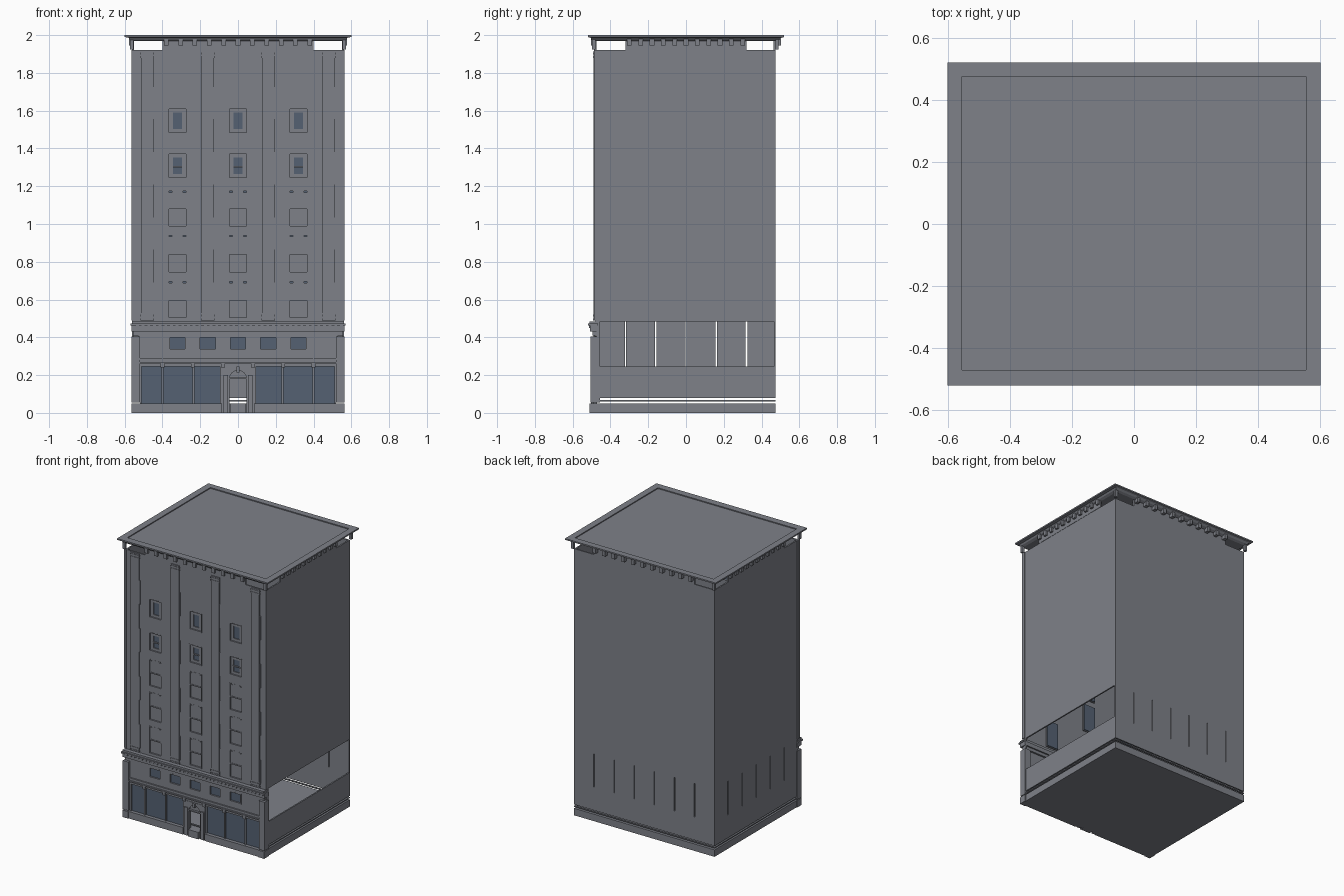
import bpy, bmesh, math
from mathutils import Vector

if "Cube" in bpy.data.objects:
    bpy.data.objects.remove(bpy.data.objects["Cube"])


def material(name, rgb):
    m = bpy.data.materials.new(name)
    m.use_nodes = True
    m.diffuse_color = (*rgb, 1)
    m.node_tree.nodes["Principled BSDF"].inputs["Base Color"].default_value = (*rgb, 1)
    return m


STONE = material("grey stone", (0.21, 0.22, 0.25))
GLASS = material("blue glass", (0.09, 0.12, 0.17))


def finish(name, bm, mat):
    bmesh.ops.recalc_face_normals(bm, faces=bm.faces)
    me = bpy.data.meshes.new(name)
    bm.to_mesh(me)
    bm.free()
    me.materials.append(mat)
    ob = bpy.data.objects.new(name, me)
    bpy.context.scene.collection.objects.link(ob)
    return ob


def boxes(name, items, mat=STONE):
    """One object made of boxes given as x0, x1, y0, y1, z0, z1."""
    bm = bmesh.new()
    for x0, x1, y0, y1, z0, z1 in items:
        vs = bmesh.ops.create_cube(bm, size=1)["verts"]
        for v in vs:
            v.co = Vector(((x0 + x1) / 2 + v.co.x * (x1 - x0),
                           (y0 + y1) / 2 + v.co.y * (y1 - y0),
                           (z0 + z1) / 2 + v.co.z * (z1 - z0)))
    return finish(name, bm, mat)


def wall(name, axis, pos, u0, u1, z0, z1, holes=()):
    """Thin upright wall with rectangular holes (u0, u1, z0, z1)."""
    us = sorted({u0, u1, *[h[0] for h in holes], *[h[1] for h in holes]})
    zs = sorted({z0, z1, *[h[2] for h in holes], *[h[3] for h in holes]})
    bm = bmesh.new()
    grid = [[bm.verts.new((u, pos, z) if axis == "y" else (pos, u, z)) for z in zs] for u in us]
    for i in range(len(us) - 1):
        for j in range(len(zs) - 1):
            u, z = (us[i] + us[i + 1]) / 2, (zs[j] + zs[j + 1]) / 2
            if not any(h[0] < u < h[1] and h[2] < z < h[3] for h in holes):
                bm.faces.new((grid[i][j], grid[i + 1][j], grid[i + 1][j + 1], grid[i][j + 1]))
    bmesh.ops.delete(bm, geom=[v for v in bm.verts if not v.link_faces], context="VERTS")
    ob = finish(name, bm, STONE)
    mod = ob.modifiers.new("thickness", "SOLIDIFY")
    mod.thickness, mod.offset = 0.01, 0
    return ob


def ring(x, y0, y1, z0, z1, t):
    """Four boxes around a rectangle."""
    return [(-x, x, y0, y0 + t, z0, z1), (-x, x, y1 - t, y1, z0, z1),
            (-x, -x + t, y0, y1, z0, z1), (x - t, x, y0, y1, z0, z1)]


def frame(x, w, z0, z1, y0, y1, t):
    """Four boxes framing an upright opening on the front."""
    return [(x - w, x - w + t, y0, y1, z0, z1), (x + w - t, x + w, y0, y1, z0, z1),
            (x - w, x + w, y0, y1, z0, z0 + t), (x - w, x + w, y0, y1, z1 - t, z1)]


# Plinth, floating base moulding and rear and side walls
boxes("plinth", [(-0.56, 0.56, -0.48, 0.475, 0, 0.05)])
boxes("base_moulding", ring(0.56, -0.46, 0.475, 0.061, 0.068, 0.012))
slit = lambda u, w=0.003: (u - w, u + w, 0.245, 0.485)
wall("back_wall", "y", 0.47, -0.56, 0.56, 0.078, 1.92,
     [slit(s * u) for s in (-1, 1) for u in (0.08, 0.24, 0.4)])
wall("right_wall", "x", -0.555, -0.475, 0.475, 0.078, 1.92,
     [slit(u) for u in (-0.32, -0.16, 0, 0.16)] + [slit(0.32, 0.005)])
wall("left_wall", "x", 0.555, -0.475, 0.475, 0.078, 1.92, [(-0.455, 0.465, 0.245, 0.485)])

# Upper facade with window openings
BAYS = (-0.32, 0, 0.32)
SHUTTERED = ((0.5, 0.7), (0.74, 0.945), (0.985, 1.18))
GLAZED = ((1.24, 1.375), (1.48, 1.615))
wall("upper_facade", "y", -0.478, -0.56, 0.56, 0.48, 1.92,
     [(x - 0.05, x + 0.05, a, b) for x in BAYS for a, b in SHUTTERED + GLAZED])
boxes("facade_edges", [(s * 0.557 - 0.008, s * 0.557 + 0.008, -0.488, -0.465, 0.49, 1.92)
                       for s in (-1, 1)])
frames, sashes, panes = [], [], []
for x in BAYS:
    for a, b in SHUTTERED:
        mid = (a + b) / 2
        frames += frame(x, 0.05, a, b, -0.484, -0.465, 0.005)
        sashes += [(x - 0.046, x + 0.046, -0.478, -0.47, mid, b - 0.012),
                   (x - 0.046, x + 0.046, -0.473, -0.466, a, mid),
                   (x - 0.03, x + 0.03, -0.478, -0.47, b - 0.014, b - 0.004),
                   (x - 0.046, x + 0.046, -0.481, -0.47, mid - 0.004, mid + 0.004)]
        panes.append((x - 0.046, x + 0.046, -0.465, -0.46, a + 0.005, b - 0.005))
    for k, (a, b) in enumerate(GLAZED):
        frames += frame(x, 0.05, a, b, -0.484, -0.465, 0.005)
        sashes += frame(x, 0.047, a, b, -0.474, -0.464, 0.024)
        if k == 0:
            sashes.append((x - 0.03, x + 0.03, -0.476, -0.464, 1.3, 1.308))
        panes.append((x - 0.03, x + 0.03, -0.468, -0.462, a + 0.01, b - 0.01))
boxes("window_frames", frames)
boxes("window_sashes", sashes)
boxes("window_panes", panes, GLASS)

# Pilasters with stepped bases and capitals and side blocks
pil = []
for x in (-0.48, -0.16, 0.16, 0.48):
    pil.append((x - 0.033, x + 0.033, -0.491, -0.475, 0.53, 1.88))
    for i in range(4):
        w = 0.036 - 0.003 * (i % 2)
        pil.append((x - w, x + w, -0.493 + 0.003 * (i % 2), -0.475, 0.49 + i * 0.01, 0.5 + i * 0.01))
        pil.append((x - w, x + w, -0.493 + 0.003 * (i % 2), -0.475, 1.88 + i * 0.009, 1.889 + i * 0.009))
    for i in range(4):
        z = 0.52 + 0.345 * i
        pil.append((x + 0.03, x + 0.04, -0.487, -0.475, z, z + 0.17))
boxes("pilasters", pil)

# String course above the mezzanine
boxes("string_course", [(-0.555, 0.555, -0.495, -0.465, 0.41, 0.435),
                        (-0.565, 0.565, -0.507, -0.455, 0.432, 0.462),
                        (-0.57, 0.57, -0.52, -0.465, 0.462, 0.472),
                        (-0.562, 0.562, -0.512, -0.465, 0.472, 0.485)])
boxes("string_course_dentils", [(-0.54 + i * 0.03, -0.525 + i * 0.03, -0.513, -0.5, 0.45, 0.462)
                                for i in range(37)])

# Mezzanine wall and its five windows
MEZZ = [-0.32 + 0.16 * i for i in range(5)]
wall("mezzanine_wall", "y", -0.483, -0.53, 0.53, 0.28, 0.42,
     [(x - 0.047, x + 0.047, 0.33, 0.405) for x in MEZZ])
boxes("mezzanine_panel_lines", [(s * 0.4 - 0.002, s * 0.4 + 0.002, -0.491, -0.48, 0.29, 0.43)
                                for s in (-1, 1)])
boxes("mezzanine_frames", [b for x in MEZZ for b in frame(x, 0.048, 0.329, 0.407, -0.49, -0.472, 0.008)])
boxes("mezzanine_panes", [(x - 0.043, x + 0.043, -0.479, -0.473, 0.333, 0.403) for x in MEZZ], GLASS)

# Corner piers and their plinth blocks
piers = []
for s in (-1, 1):
    a, b = sorted((s * 0.52, s * 0.565))
    piers += [(a, b, -0.505, -0.455, 0.055, 0.405), (a, b, -0.51, -0.455, 0, 0.05)]
boxes("corner_piers", piers)

# Shop front: fascia, panes, mullions and sill
boxes("shop_fascia", [(-0.52, 0.52, -0.492, -0.465, 0.245, 0.285),
                      (-0.52, 0.52, -0.503, -0.465, 0.262, 0.27),
                      (-0.52, 0.52, -0.498, -0.465, 0.28, 0.29)])
boxes("fascia_brackets", [(x - 0.01, x + 0.01, -0.503, -0.47, 0.24, 0.262)
                          for x in (-0.4, -0.24, -0.08, 0.08, 0.24, 0.4)])
shop, glass = [], []
for s in (-1, 1):
    a, b = sorted((s * 0.085, s * 0.52))
    glass.append((a, b, -0.48, -0.474, 0.05, 0.246))
    shop.append((a, b, -0.505, -0.465, 0, 0.05))
    for x in (0.09, 0.235, 0.4, 0.515):
        shop.append((s * x - 0.005, s * x + 0.005, -0.49, -0.47, 0.05, 0.246))
boxes("shop_mullions_and_sill", shop)
boxes("shop_panes", glass, GLASS)

# Arched doorway with an open passage
W, H, SPRING, R = 0.085, 0.246, 0.18, 0.045
outline = [(-W, 0), (-W, H), (W, H), (W, 0), (R, 0), (R, SPRING)]
outline += [(R * math.cos(math.pi * i / 12), SPRING + R * math.sin(math.pi * i / 12)) for i in range(1, 12)]
outline += [(-R, SPRING), (-R, 0)]
bm = bmesh.new()
face = bm.faces.new([bm.verts.new((x, -0.495, z)) for x, z in outline])
ext = bmesh.ops.extrude_face_region(bm, geom=[face])["geom"]
bmesh.ops.translate(bm, vec=(0, 0.025, 0), verts=[v for v in ext if isinstance(v, bmesh.types.BMVert)])
finish("door_surround", bm, STONE)
boxes("door_parts", [(-R, R, -0.485, -0.475, 0.185, 0.228), (-0.05, 0.05, -0.5, -0.47, 0.18, 0.188),
                     (-0.04, 0.04, -0.51, -0.47, 0, 0.05), (-0.008, 0.008, -0.505, -0.47, 0.215, 0.245)]
      + [b for s in (-1, 1) for b in [(s * 0.065 - 0.013, s * 0.065 + 0.013, -0.503, -0.47, 0, 0.2)]])

# Roof cornice: nested rectangles lofted upward, closed by a sunk roof
LEVELS = [(0.555, -0.49, 0.48, 1.968), (0.572, -0.5, 0.495, 1.976), (0.58, -0.505, 0.505, 1.986),
          (0.6, -0.52, 0.52, 1.99), (0.6, -0.52, 0.52, 2.0), (0.553, -0.47, 0.475, 2.0),
          (0.553, -0.47, 0.475, 1.993)]
bm = bmesh.new()
loops = [[bm.verts.new(p) for p in ((-x, a, z), (x, a, z), (x, b, z), (-x, b, z))] for x, a, b, z in LEVELS]
for lo, hi in zip(loops, loops[1:]):
    for i in range(4):
        j = (i + 1) % 4
        bm.faces.new((lo[i], lo[j], hi[j], hi[i]))
bm.faces.new(loops[0])
bm.faces.new(loops[-1])
finish("roof_cornice", bm, STONE)

# Frieze panels and brackets in the gap under the cornice, open near the corners
frieze = [(-0.4, 0.4, -0.488, -0.473, 1.92, 1.97), (-0.4, 0.4, 0.463, 0.475, 1.92, 1.97),
          (-0.562, -0.55, -0.32, 0.32, 1.92, 1.97), (0.55, 0.562, -0.32, 0.32, 1.92, 1.97)]
for i in range(11):
    x, y = -0.38 + 0.076 * i, -0.3 + 0.06 * i
    for s in (-1, 1):
        p, q = sorted((s * 0.475, s * 0.503))
        frieze.append((x - 0.012, x + 0.012, p, q, 1.945, 1.98))
        p, q = sorted((s * 0.555, s * 0.576))
        frieze.append((p, q, y - 0.012, y + 0.012, 1.945, 1.98))
for s in (-1, 1):
    for y in (-0.488, 0.482):
        frieze.append((s * 0.562 - 0.009, s * 0.562 + 0.009, y - 0.009, y + 0.009, 1.925, 1.978))
boxes("frieze_and_brackets", frieze)
